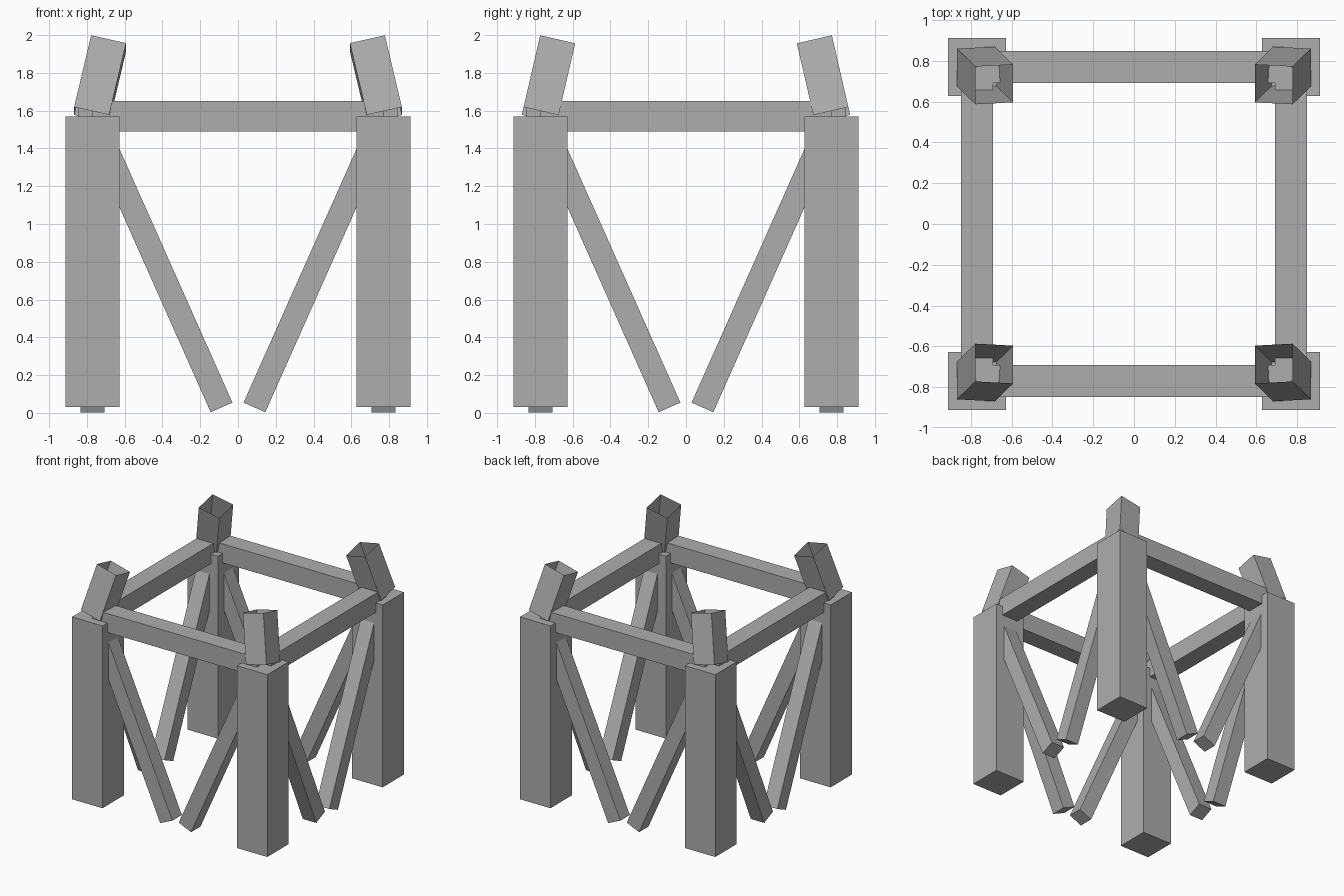
import bpy, bmesh
from math import radians
from mathutils import Matrix, Vector

cube = bpy.data.objects.get("Cube")
if cube:
    bpy.data.objects.remove(cube, do_unlink=True)

GREY = (0.42, 0.42, 0.42, 1)
mat = bpy.data.materials.new("plain grey")
mat.use_nodes = True
mat.diffuse_color = GREY
mat.node_tree.nodes["Principled BSDF"].inputs["Base Color"].default_value = GREY

AXIS = 0.77  # distance of the post centre lines from the middle


def box(name, size, centre, rotation=Matrix(), placement=Matrix(), open_ends=False):
    """Flat-sided box; placement mirrors or turns the finished part about z."""
    bm = bmesh.new()
    bmesh.ops.create_cube(bm, size=1)
    if open_ends:
        ends = [f for f in bm.faces if abs(f.normal.z) > 0.5]
        bmesh.ops.delete(bm, geom=ends, context='FACES_ONLY')
    shape = Matrix.Diagonal((*size, 1))
    full = placement @ Matrix.Translation(Vector(centre)) @ rotation @ shape
    bmesh.ops.transform(bm, matrix=full, verts=bm.verts)
    if full.determinant() < 0:
        bmesh.ops.reverse_faces(bm, faces=bm.faces)
    mesh = bpy.data.meshes.new(name)
    bm.to_mesh(mesh)
    bm.free()
    mesh.materials.append(mat)
    obj = bpy.data.objects.new(name, mesh)
    bpy.context.collection.objects.link(obj)


# Corner posts, each with an open square tube leaning inward on top
lean = Matrix.Rotation(radians(13), 4, 'X') @ Matrix.Rotation(radians(-13), 4, 'Y')
for sx, side in ((1, "left"), (-1, "right")):
    for sy, end in ((-1, "front"), (1, "back")):
        mirror = Matrix.Diagonal((sx, sy, 1, 1))
        box(f"{end}_{side}_post", (0.285, 0.285, 1.54), (AXIS, AXIS, 0.80),
            placement=mirror)
        box(f"{end}_{side}_tube", (0.19, 0.19, 0.40), (0.73, 0.728, 1.767),
            lean, mirror, open_ends=True)

# Top rails and slanted braces, repeated on the four sides
BRACE = 1.60
tilt = Matrix.Rotation(radians(24), 4, 'Y')
foot = Vector((0.087, -AXIS, 0.029))
brace_centre = foot + tilt @ Vector((0, 0, BRACE / 2))
for i, side in enumerate(("front", "left", "back", "right")):
    turn = Matrix.Rotation(radians(90 * i), 4, 'Z')
    box(f"{side}_rail", (2 * AXIS, 0.156, 0.16), (0, -AXIS, 1.57), placement=turn)
    for s in (1, -1):
        box(f"{side}_brace", (0.126, 0.126, BRACE), brace_centre, tilt,
            turn @ Matrix.Diagonal((s, 1, 1, 1)))
